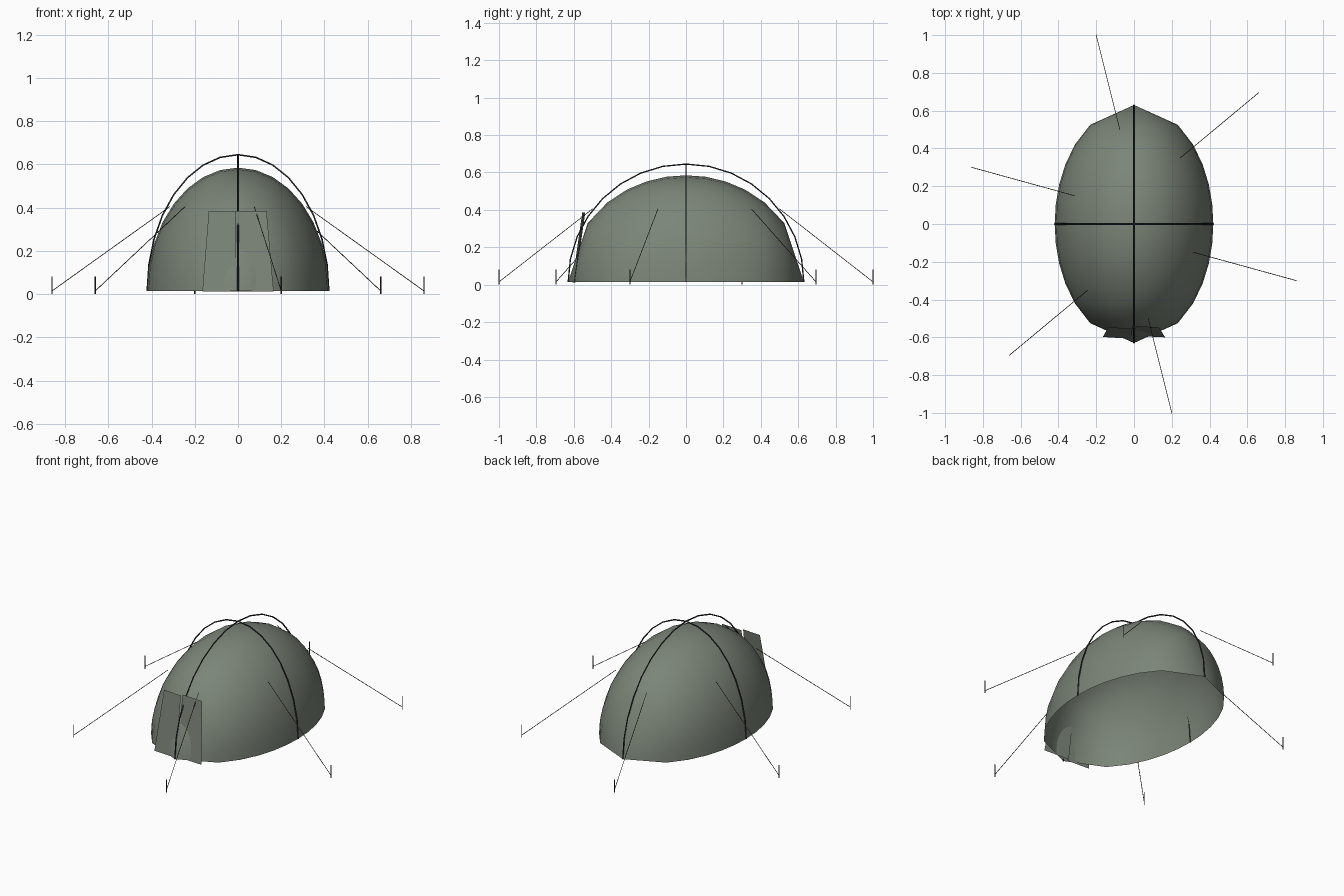
import bpy, bmesh
from math import sin, cos, pi, sqrt
from mathutils import Vector

if "Cube" in bpy.data.objects:
    bpy.data.objects.remove(bpy.data.objects["Cube"])

BASE = 0.015            # height of the tent's hem
HALF_X, HALF_Y = 0.42, 0.63


def material(name, rgb):
    m = bpy.data.materials.new(name)
    m.diffuse_color = (*rgb, 1)
    m.use_nodes = True
    m.node_tree.nodes["Principled BSDF"].inputs["Base Color"].default_value = m.diffuse_color
    return m


fabric = material("fabric", (0.2, 0.235, 0.19))
pole_mat = material("pole", (0.025, 0.028, 0.035))
cord_mat = material("cord", (0.07, 0.055, 0.03))
metal = material("stake", (0.03, 0.03, 0.03))


def finish(name, bm, mat, smooth=True):
    bmesh.ops.remove_doubles(bm, verts=bm.verts[:], dist=1e-5)
    me = bpy.data.meshes.new(name)
    for f in bm.faces:
        f.smooth = smooth
    bm.to_mesh(me)
    bm.free()
    me.materials.append(mat)
    ob = bpy.data.objects.new(name, me)
    bpy.context.collection.objects.link(ob)
    return ob


def tube(name, pts, radius, mat, res=1):
    cu = bpy.data.curves.new(name, "CURVE")
    cu.dimensions = "3D"
    cu.bevel_depth = radius
    cu.bevel_resolution = res
    cu.use_fill_caps = True
    sp = cu.splines.new("POLY")
    sp.points.add(len(pts) - 1)
    for p, co in zip(sp.points, pts):
        p.co = (*co, 1)
    cu.materials.append(mat)
    ob = bpy.data.objects.new(name, cu)
    bpy.context.collection.objects.link(ob)
    return ob


# Dome: half-ellipse sections evenly spaced along y, pointed at both ends
bm = bmesh.new()
rings = []
for i in range(13):
    t = -1 + i / 6
    r = sqrt(max(0, 1 - t * t))
    rings.append([bm.verts.new((HALF_X * r * cos(pi * k / 16), HALF_Y * t,
                                BASE + 0.57 * r * sin(pi * k / 16)))
                  for k in range(17)])
for a, b in zip(rings, rings[1:]):
    for k in range(16):
        bm.faces.new((a[k], b[k], b[k + 1], a[k + 1]))
bmesh.ops.remove_doubles(bm, verts=bm.verts[:], dist=1e-5)
for f in bm.faces:
    f.normal_update()
    if f.normal.dot(f.calc_center_median()) < 0:
        f.normal_flip()
finish("dome_fabric", bm, fabric)

# Two crossing arched poles
arc = [(cos(pi * k / 16), BASE + 0.63 * sin(pi * k / 16)) for k in range(17)]
tube("cross_pole", [(HALF_X * c, 0, z) for c, z in arc], 0.004, pole_mat)
tube("ridge_pole", [(0, HALF_Y * c, z) for c, z in arc], 0.004, pole_mat)

# Door flaps leaning against the front
for name, top_x, bot_x, bot_y, inner_y in (
        ("left_door_flap", -0.135, -0.165, -0.598, -0.608),
        ("right_door_flap", 0.132, 0.165, -0.600, -0.592)):
    bm = bmesh.new()
    q = [(bot_x, bot_y, 0.012), (-0.01, inner_y, 0.012),
         (-0.01, inner_y + 0.053, 0.385), (top_x, bot_y + 0.053, 0.385)]
    bm.faces.new([bm.verts.new(p) for p in q])
    finish(name, bm, fabric, False)

# Guy lines and stakes, point-symmetric about the centre
lines = [((0.075, -0.5), (0.2, -1.0)),
         ((0.315, -0.15), (0.86, -0.30)),
         ((0.245, 0.35), (0.66, 0.695))]
n = 0
for s in (1, -1):
    for top, end in lines:
        n += 1
        a = Vector((s * top[0], s * top[1], 0.405))
        b = Vector((s * end[0], s * end[1], BASE))
        tube(f"guy_line_{n}", [a, b], 0.0018, cord_mat)
        tube(f"stake_{n}", [(b.x, b.y, 0), (b.x, b.y, 0.082)], 0.0025, metal)
